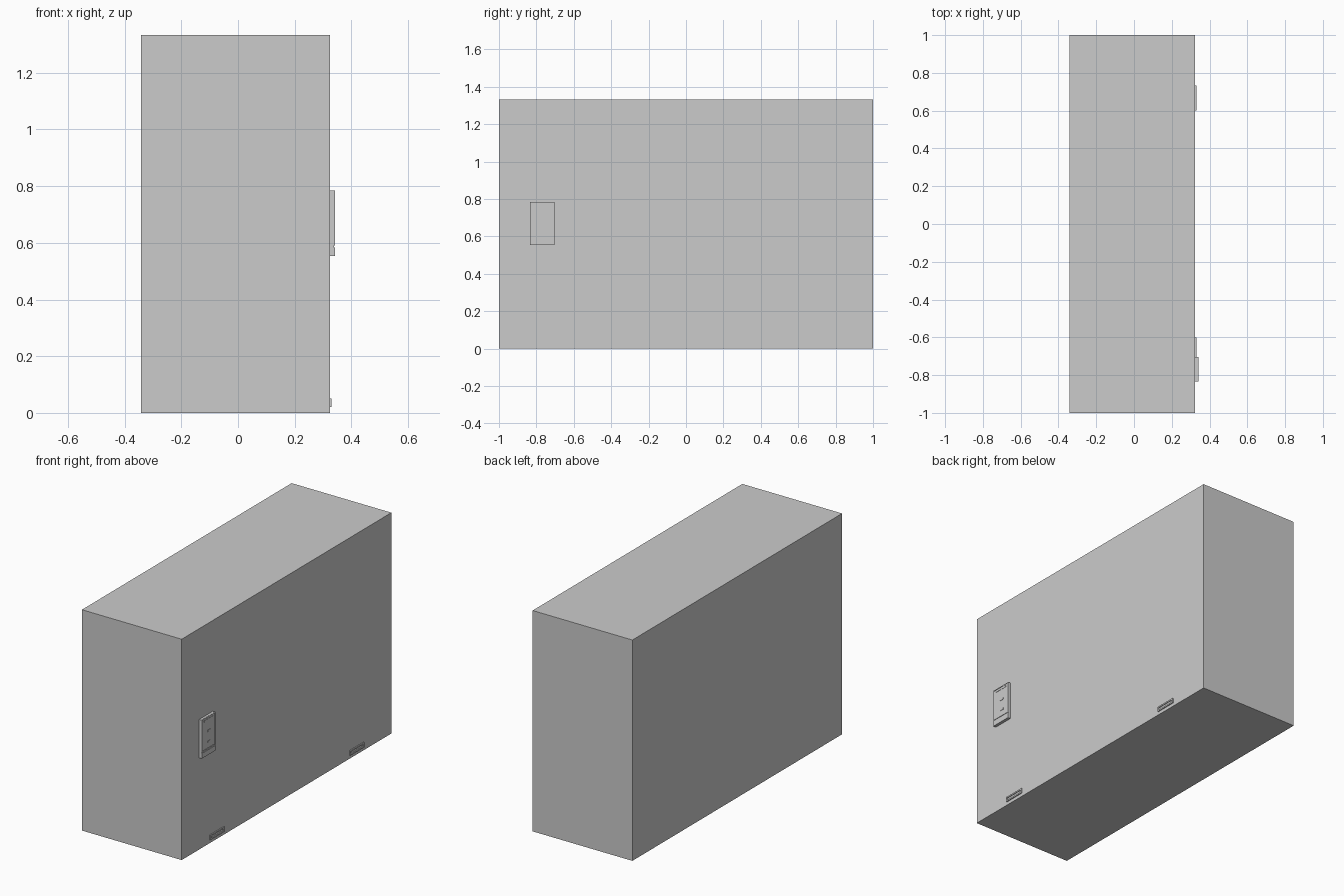
import bpy, bmesh

if "Cube" in bpy.data.objects:
    bpy.data.objects.remove(bpy.data.objects["Cube"])

def box(name, x, y, z):
    """Box from (min, max) ranges on each axis."""
    bm = bmesh.new()
    bmesh.ops.create_cube(bm, size=1)
    for v in bm.verts:
        v.co = [r[0] + (c + 0.5) * (r[1] - r[0]) for c, r in zip(v.co, (x, y, z))]
    me = bpy.data.meshes.new(name)
    bm.to_mesh(me)
    bm.free()
    ob = bpy.data.objects.new(name, me)
    bpy.context.collection.objects.link(ob)
    return ob

def recess(ob, rim, depth):
    """Sink the +x face inside a rim."""
    bm = bmesh.new()
    bm.from_mesh(ob.data)
    face = max(bm.faces, key=lambda f: f.calc_center_median().x)
    bmesh.ops.inset_region(bm, faces=[face], thickness=rim)
    floor = bmesh.ops.extrude_discrete_faces(bm, faces=[face])["faces"][0]
    for v in floor.verts:
        v.co.x -= depth
    bm.to_mesh(ob.data)
    bm.free()

WALL = 0.324   # side face of the cabinet
FRONT = 0.342  # outer face of the control panel

# Main cabinet
box("cabinet", (-0.342, WALL), (-1, 1), (0, 1.333))

# Control panel: housing, raised cover with sunken face, lower lip
box("panel_housing", (WALL, FRONT - 0.003), (-0.833, -0.703), (0.553, 0.785))
cover = box("panel_cover", (FRONT - 0.004, FRONT), (-0.832, -0.704), (0.59, 0.784))
recess(cover, 0.007, 0.002)
box("panel_lip", (FRONT - 0.004, FRONT), (-0.833, -0.703), (0.553, 0.584))

# Plain raised bars on the panel face
box("panel_top_bar", (FRONT - 0.003, FRONT), (-0.81, -0.725), (0.764, 0.772))
for i, z in enumerate((0.632, 0.698)):
    box(f"panel_indicator_{i}", (FRONT - 0.003, FRONT), (-0.775, -0.747), (z - 0.005, z + 0.005))

# Low vents: slotted blocks mirrored front and back
for label, s in (("front", -1), ("back", 1)):
    y = sorted((s * 0.6, s * 0.733))
    vent = box(f"vent_{label}", (WALL, WALL + 0.006), y, (0.02, 0.05))
    recess(vent, 0.012, 0.005)
